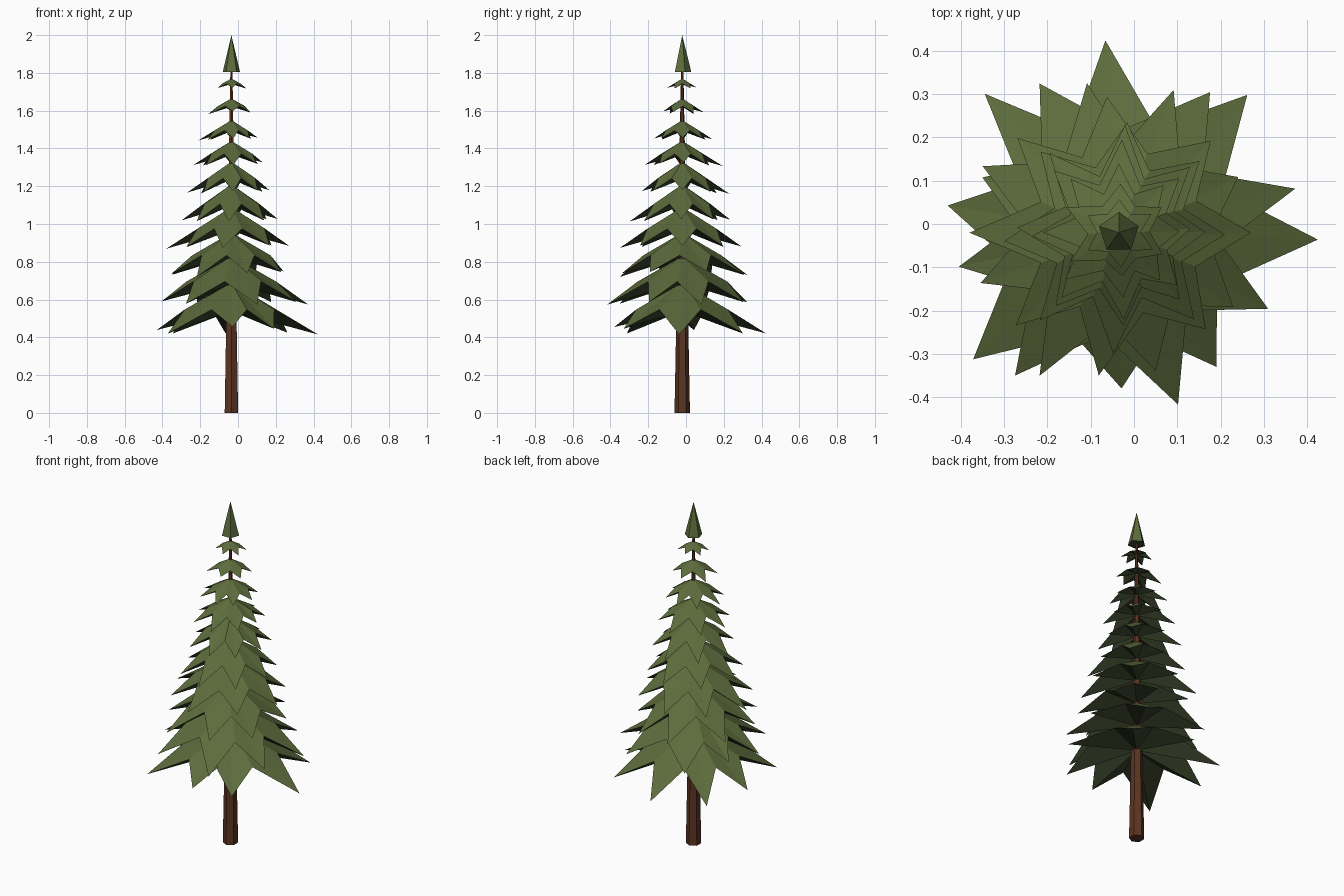
import bpy, bmesh, math, random

random.seed(4)
CX, CY = -0.035, -0.02

old = bpy.data.objects.get("Cube")
if old:
    bpy.data.objects.remove(old, do_unlink=True)


def material(name, rgb):
    mat = bpy.data.materials.new(name)
    mat.use_nodes = True
    mat.diffuse_color = (*rgb, 1)
    mat.node_tree.nodes["Principled BSDF"].inputs["Base Color"].default_value = (*rgb, 1)
    return mat


needle_green = material("needle green", (0.11, 0.15, 0.045))
shade_green = material("dark underside green", (0.04, 0.054, 0.023))
bark_brown = material("bark brown", (0.105, 0.035, 0.016))


def finish(bm, name, mats):
    bmesh.ops.recalc_face_normals(bm, faces=bm.faces)
    mesh = bpy.data.meshes.new(name)
    bm.to_mesh(mesh)
    bm.free()
    for mat in mats:
        mesh.materials.append(mat)
    obj = bpy.data.objects.new(name, mesh)
    bpy.context.collection.objects.link(obj)
    return obj


def cone(name, sides, r1, r2, z1, z2, mats):
    """Tapered solid whose base face takes the last material."""
    bm = bmesh.new()
    bmesh.ops.create_cone(bm, cap_ends=True, segments=sides,
                          radius1=r1, radius2=r2, depth=z2 - z1)
    bm.normal_update()
    for face in bm.faces:
        if face.normal.z < -0.9:
            face.material_index = len(mats) - 1
    obj = finish(bm, name, mats)
    obj.location = (CX, CY, (z1 + z2) / 2)


def bough_tier(name, tip_z, apex_z, tips):
    """Closed drooping star; tips are (degrees, radius) pairs in order."""
    bm = bmesh.new()
    rise = apex_z - tip_z

    def point(deg, r, z):
        a = math.radians(deg)
        return bm.verts.new((CX + r * math.cos(a), CY + r * math.sin(a), z))

    apex = point(0, 0, apex_z)
    base = point(0, 0, tip_z + rise * 0.42)
    mean = sum(r for _, r in tips) / len(tips)
    rim = []
    for i, (deg, r) in enumerate(tips):
        gap = (tips[(i + 1) % len(tips)][0] - deg) % 360
        rim.append(point(deg, r, tip_z + (mean - r) * 0.4))
        rim.append(point(deg + gap / 2, mean * 0.61, tip_z + rise * 0.45))
    for i, v in enumerate(rim):
        w = rim[(i + 1) % len(rim)]
        bm.faces.new((apex, v, w))
        bm.faces.new((base, w, v)).material_index = 1
    finish(bm, name, [needle_green, shade_green])


# Trunk and pointed crown
cone("trunk", 6, 0.041, 0.005, 0, 1.88, [bark_brown])
cone("crown_tip", 5, 0.048, 0, 1.805, 2.0, [needle_green, shade_green])

# Four widest tiers, with individually placed bough tips
bough_tier("bough_tier_1", 0.43, 0.69, [
    (-2, .46), (47, .435), (94, .445), (134, .446),
    (171, .40), (221, .446), (271, .36), (306, .383)])
bough_tier("bough_tier_2", 0.585, 0.83, [
    (14, .42), (57, .387), (118, .39), (158, .34),
    (192, .378), (234, .408), (289, .42), (333, .387)])
bough_tier("bough_tier_3", 0.735, 0.955, [
    (25, .304), (69, .353), (102, .353), (154, .35),
    (200, .34), (241, .378), (285, .33), (327, .315)])
bough_tier("bough_tier_4", 0.88, 1.09, [
    (0, .305), (45, .30), (95, .315), (137, .32),
    (180, .345), (222, .32), (262, .333), (312, .30)])

# Upper tiers: tip and apex heights, reach to +x, +y, -x, -y, number of boughs
upper = [
    (1.02, 1.21, (.245, .255, .265, .28), 8),
    (1.17, 1.33, (.20, .25, .235, .215), 8),
    (1.315, 1.44, (.165, .215, .20, .20), 8),
    (1.45, 1.55, (.14, .16, .175, .15), 8),
    (1.59, 1.665, (.115, .113, .14, .10), 6),
    (1.72, 1.77, (.09, .077, .083, .08), 6)]
for n, (tip_z, apex_z, (east, north, west, south), count) in enumerate(upper, 5):
    tips = []
    for i in range(count):
        deg = -90 + i * 360 / count + random.uniform(-5, 5)
        c, s = math.cos(math.radians(deg)), math.sin(math.radians(deg))
        r = c * c * (east if c > 0 else west) + s * s * (north if s > 0 else south)
        tips.append((deg, r))
    bough_tier(f"bough_tier_{n}", tip_z, apex_z, tips)
